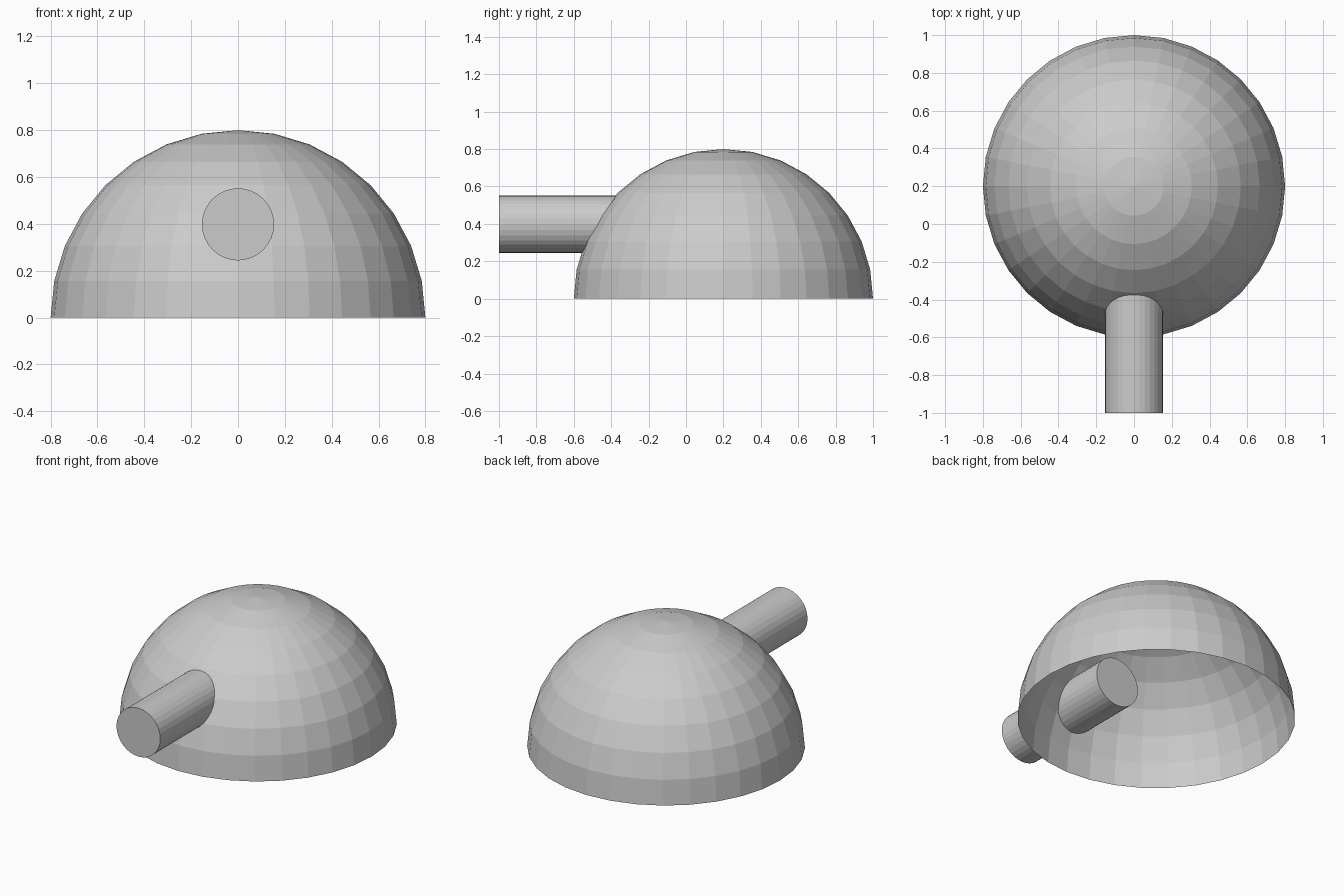
import bpy, bmesh
from math import radians
from mathutils import Matrix

if "Cube" in bpy.data.objects:
    bpy.data.objects.remove(bpy.data.objects["Cube"])


def make_object(name, bm, location):
    mesh = bpy.data.meshes.new(name)
    bm.to_mesh(mesh)
    bm.free()
    obj = bpy.data.objects.new(name, mesh)
    obj.location = location
    bpy.context.collection.objects.link(obj)
    return obj


# Open half-sphere dome, flat faces
bm = bmesh.new()
bmesh.ops.create_uvsphere(bm, u_segments=32, v_segments=16, radius=0.8)
lower = [v for v in bm.verts if v.co.z < -0.001]
bmesh.ops.delete(bm, geom=lower, context='VERTS')
make_object("dome", bm, (0, 0.2, 0))

# Entrance tube: closed cylinder passing through the front wall
front_y, inner_y = -1.0, -0.15
bm = bmesh.new()
bmesh.ops.create_cone(bm, cap_ends=True, segments=32, radius1=0.154, radius2=0.154,
                      depth=inner_y - front_y,
                      matrix=Matrix.Rotation(radians(90), 4, 'X'))
make_object("entrance_tube", bm, (0, (front_y + inner_y) / 2, 0.398))
